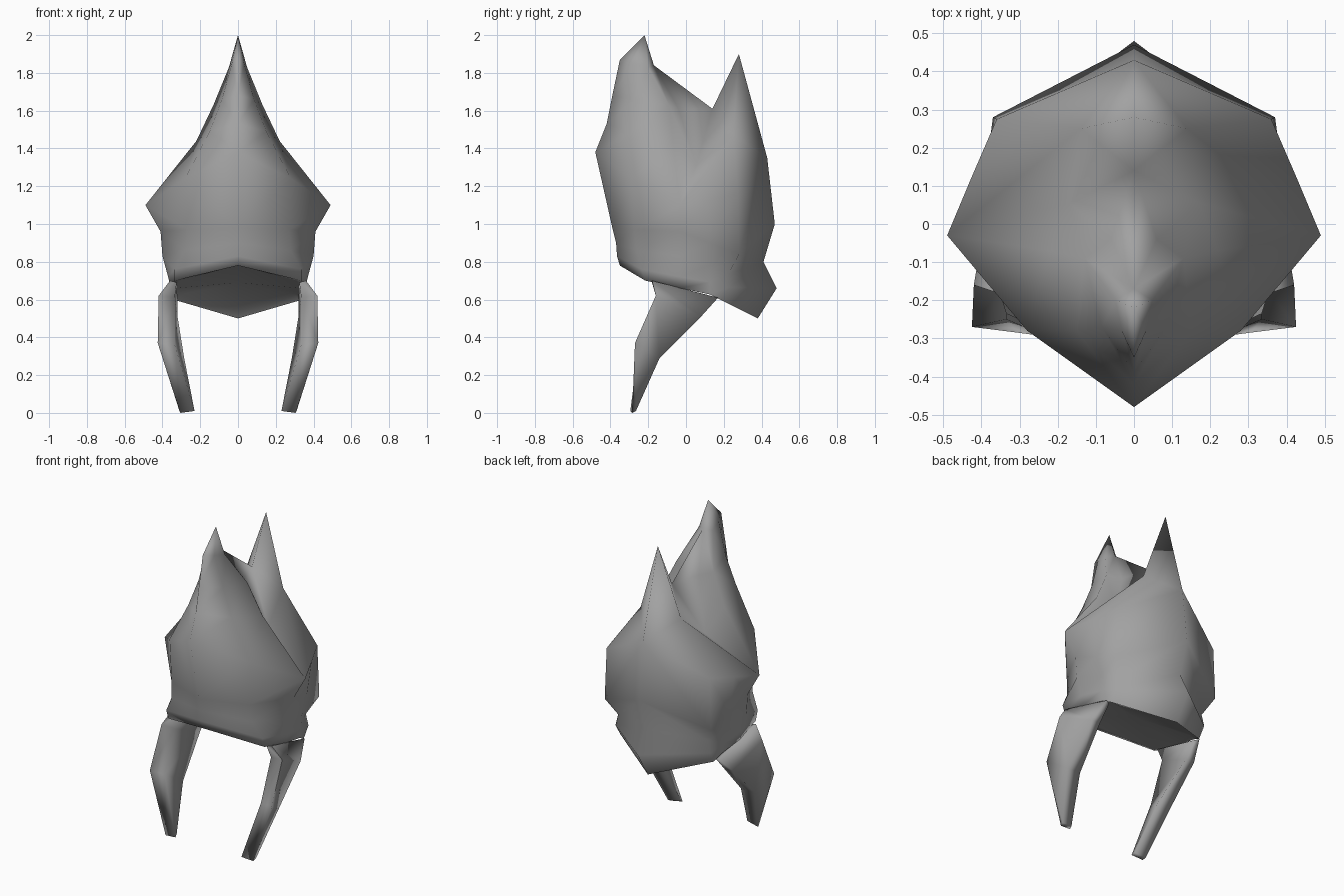
import bpy, bmesh

if "Cube" in bpy.data.objects:
    bpy.data.objects.remove(bpy.data.objects["Cube"])

grey = bpy.data.materials.new("plain grey")
grey.diffuse_color = (0.36, 0.36, 0.36, 1)
grey.use_nodes = True
grey.node_tree.nodes["Principled BSDF"].inputs["Base Color"].default_value = grey.diffuse_color


def finish(name, bm, angle):
    """Turn a right-half bmesh into a mirrored, smooth-shaded object."""
    bmesh.ops.recalc_face_normals(bm, faces=bm.faces)
    mesh = bpy.data.meshes.new(name)
    bm.to_mesh(mesh)
    bm.free()
    mesh.materials.append(grey)
    ob = bpy.data.objects.new(name, mesh)
    bpy.context.collection.objects.link(ob)
    bpy.ops.object.select_all(action='DESELECT')
    ob.select_set(True)
    bpy.context.view_layer.objects.active = ob
    bpy.ops.object.shade_smooth_by_angle(angle=angle)
    ob.modifiers.new("mirror", 'MIRROR').merge_threshold = 0.001
    return ob


def bridge(bm, a, b):
    for i in range(len(a) - 1):
        bm.faces.new((a[i], a[i + 1], b[i + 1], b[i]))


# Helmet shell: half rings, each with
# front y, z / front corner / side x, z / back corner / back y, z
levels = [
    ((-0.325, 0.785), (0.31, -0.20, 0.70), (0.33, 0.66), (0.305, 0.17, 0.625), (0.355, 0.54)),
    ((-0.35, 0.78), (0.335, -0.215, 0.70), (0.355, 0.66), (0.325, 0.19, 0.595), (0.38, 0.50)),
    ((-0.365, 0.83), (0.335, -0.235, 0.76), (0.37, 0.72), (0.33, 0.23, 0.665), (0.48, 0.66)),
    ((-0.37, 0.90), (0.28, -0.26, 0.86), (0.40, 0.83), (0.315, 0.225, 0.735), (0.41, 0.80)),
    ((-0.39, 0.98), (0.27, -0.275, 0.97), (0.41, 0.96), (0.37, 0.28, 0.84), (0.47, 1.00)),
    ((-0.48, 1.38), (0.28, -0.28, 1.24), (0.49, 1.10), (0.36, 0.275, 1.16), (0.43, 1.35)),
]
bm = bmesh.new()
rings = []
for (yf, zf), c1, (w, zs), c4, (yb, zb) in levels:
    pts = [(0, yf, zf), c1, (w, -0.03, zs),
           ((w + c4[0]) / 2, 0.125, (zs + c4[2]) / 2), c4, (0, yb, zb)]
    rings.append([bm.verts.new(p) for p in pts])
for a, b in zip(rings, rings[1:]):
    bridge(bm, a, b)
top = rings[-1]

# Underside closing the bottom of the shell
middle = bm.verts.new((0, 0.02, 0.69))
for a, b in zip(rings[0], rings[0][1:]):
    bm.faces.new((a, b, middle))

# Front crest plate rising to the tall tip
plate = [top[:3]]
for row in (((0, -0.42, 1.53), (0.15, -0.28, 1.49), (0.22, -0.07, 1.44)),
            ((0, -0.39, 1.68), (0.085, -0.27, 1.66), (0.13, -0.09, 1.63)),
            ((0, -0.35, 1.87), (0.032, -0.28, 1.85), (0.048, -0.20, 1.83))):
    plate.append([bm.verts.new(p) for p in row])
for a, b in zip(plate, plate[1:]):
    bridge(bm, a, b)
tip, ridge, valley, peak, shoulder, groove = [bm.verts.new(p) for p in (
    (0, -0.22, 2.0), (0, -0.17, 1.84), (0, 0.14, 1.61),
    (0, 0.28, 1.90), (0.14, 0.25, 1.47), (0.17, 0.055, 1.31))]
edge = [r[2] for r in plate]
for i in range(2):
    bm.faces.new((plate[3][i], plate[3][i + 1], tip))

# Grooved saddle between the crests, and the back crest
dip = bm.verts.new((0.06, -0.04, 1.61))
for tri in ((edge[0], groove, edge[1]), (edge[1], groove, edge[2]),
            (edge[2], groove, dip), (dip, groove, valley),
            (valley, groove, shoulder), (shoulder, groove, edge[0]),
            (dip, valley, ridge), (edge[2], dip, ridge),
            (edge[2], ridge, edge[3]),
            (edge[3], ridge, tip), (edge[0], top[3], shoulder),
            (top[3], top[4], shoulder), (top[4], top[5], shoulder),
            (shoulder, peak, valley), (shoulder, top[5], peak)):
    bm.faces.new(tri)
finish("helmet_shell", bm, 1.5)

# Cheek guards: four-sided sections from the rim down to the thin foot
sections = [
    ((0.36, -0.18, 0.70), (0.345, 0.17, 0.61), (0.32, 0.16, 0.60), (0.325, -0.18, 0.69)),
    ((0.42, -0.16, 0.62), (0.38, 0.08, 0.51), (0.32, 0.08, 0.51), (0.335, -0.15, 0.61)),
    ((0.425, -0.27, 0.37), (0.38, -0.14, 0.29), (0.285, -0.14, 0.29), (0.335, -0.25, 0.36)),
    ((0.305, -0.285, 0.0), (0.31, -0.265, 0.01), (0.235, -0.275, 0.02), (0.23, -0.295, 0.01)),
]
bm = bmesh.new()
loops = [[bm.verts.new(p) for p in s] for s in sections]
for a, b in zip(loops, loops[1:]):
    bridge(bm, a + a[:1], b + b[:1])
bm.faces.new(loops[0])
bm.faces.new(loops[-1])
finish("cheek_guards", bm, 1.8)
